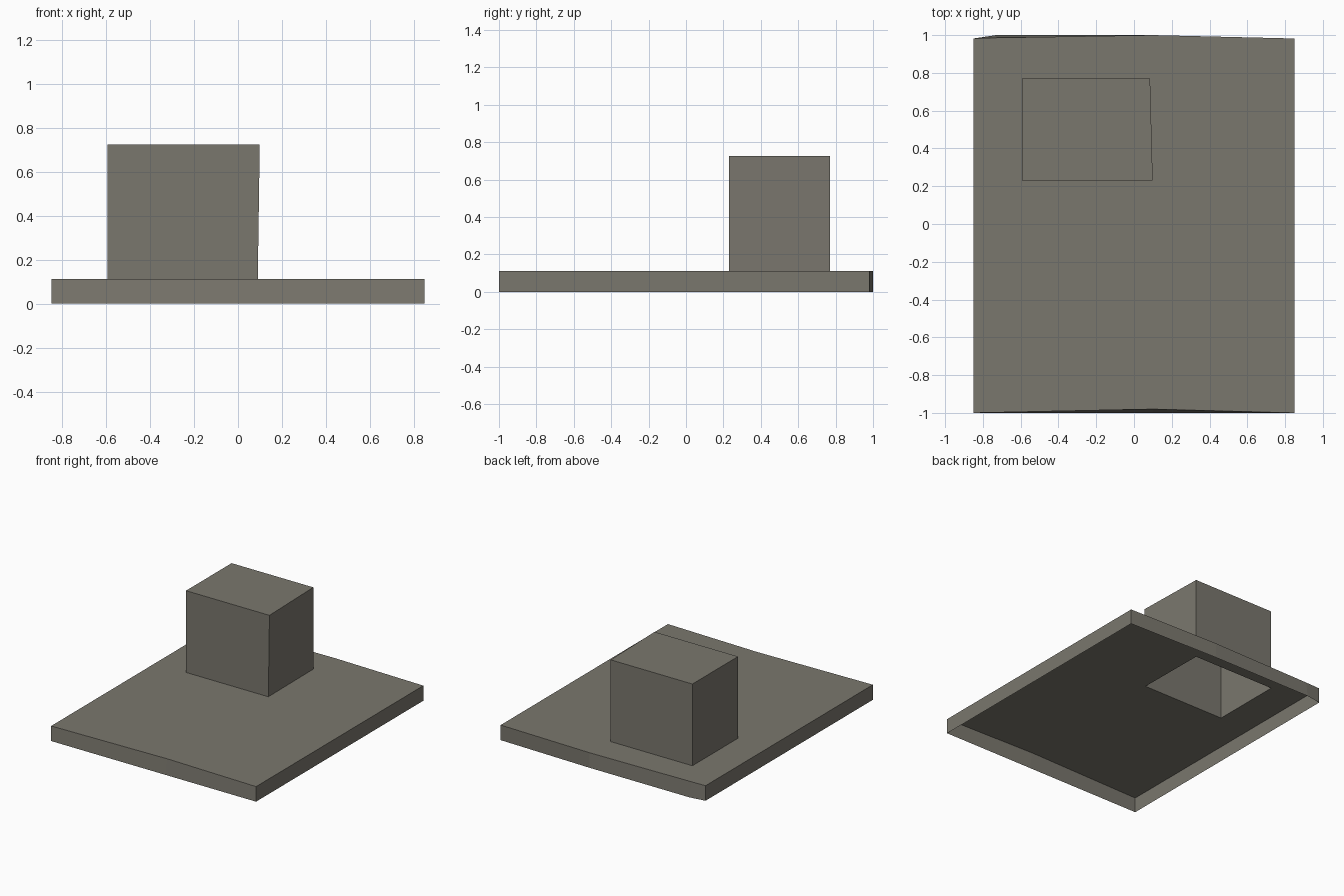
import bpy, bmesh

if "Cube" in bpy.data.objects:
    bpy.data.objects.remove(bpy.data.objects["Cube"])

mat = bpy.data.materials.new("warm grey")
mat.diffuse_color = (0.195, 0.185, 0.155, 1)
mat.use_nodes = True
mat.node_tree.nodes["Principled BSDF"].inputs["Base Color"].default_value = mat.diffuse_color

SLAB_Z, BLOCK_Z = 0.113, 0.726


def ring(bm, pts, z):
    return [bm.verts.new((x, y, z)) for x, y in pts]


def walls(bm, low, high):
    # outward-facing quads between two counter-clockwise rings
    n = len(low)
    for i in range(n):
        j = (i + 1) % n
        bm.faces.new((low[i], low[j], high[j], high[i]))


def finish(bm, name):
    mesh = bpy.data.meshes.new(name)
    bm.to_mesh(mesh)
    bm.free()
    mesh.materials.append(mat)
    obj = bpy.data.objects.new(name, mesh)
    bpy.context.collection.objects.link(obj)
    return obj


# Outlines, counter-clockwise from the front left corner
slab_low = [(-.85, -1), (.1, -1), (.85, -1), (.85, .982),
            (.1, 1), (-.73, 1), (-.85, .982)]
slab_high = [(-.85, -1), (.1, -.98), (.85, -1), (.85, .982),
             (.1, 1), (-.73, .986), (-.85, .982)]
block_low = [(-.593, .231), (.09, .231), (.085, .771), (-.593, .771)]
block_high = [(-.593, .231), (.099, .231), (.085, .771), (-.593, .771)]

# Ground slab: thin shell, open below, with an opening under the block
bm = bmesh.new()
low, high = ring(bm, slab_low, 0), ring(bm, slab_high, SLAB_Z)
walls(bm, low, high)
hole = ring(bm, block_low, SLAB_Z)
edges = []
for loop in (high, hole):
    for a, b in zip(loop, loop[1:] + loop[:1]):
        edges.append(bm.edges.get((a, b)) or bm.edges.new((a, b)))
bmesh.ops.triangle_fill(bm, edges=edges, normal=(0, 0, 1), use_beauty=True)
bm.normal_update()
for f in bm.faces:
    if f.normal.z < -0.9:
        f.normal_flip()
finish(bm, "ground_slab")

# Building block: walls and roof, open below
bm = bmesh.new()
low, high = ring(bm, block_low, SLAB_Z), ring(bm, block_high, BLOCK_Z)
walls(bm, low, high)
bm.faces.new(high)
finish(bm, "building_block")
